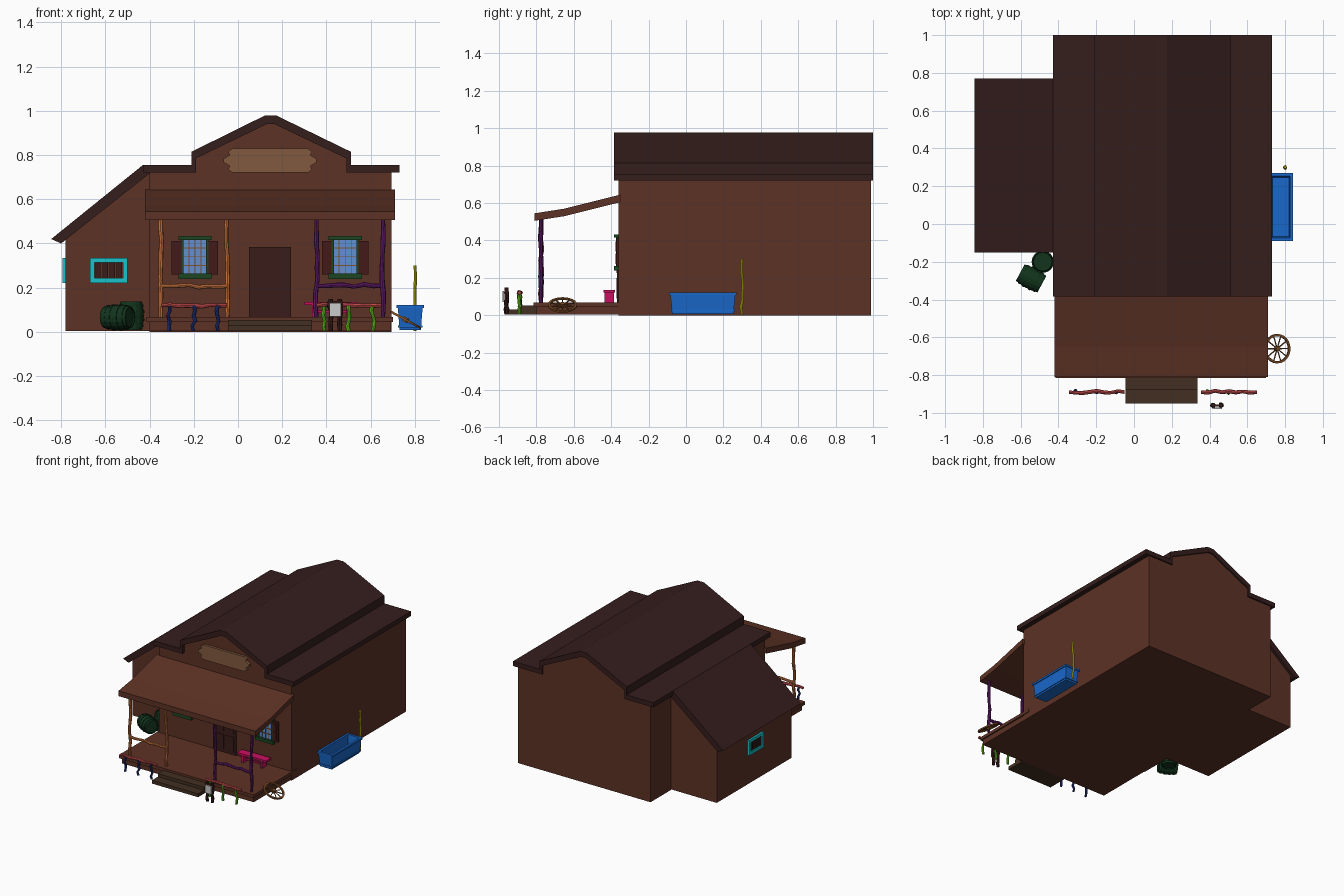
import bpy, bmesh, random
from math import pi, sin, cos
from mathutils import Vector, Matrix

if "Cube" in bpy.data.objects:
    bpy.data.objects.remove(bpy.data.objects["Cube"])

random.seed(4)
COL = dict(wall=(.11, .032, .018), roof=(.035, .013, .012), step=(.055, .028, .015),
           door=(.04, .012, .01), sign=(.22, .10, .05), green=(.012, .06, .015),
           glass=(.12, .28, .65), shutter=(.06, .01, .01), cyan=(.01, .55, .6),
           orange=(.62, .18, .05), purple=(.12, .01, .14), navy=(.015, .03, .2),
           lime=(.13, .6, .01), pink=(.55, .07, .07), magenta=(.6, .005, .12),
           barrel=(.006, .035, .012), blue=(.01, .14, .6), yellow=(.75, .65, .01),
           wheel=(.22, .08, .02), paper=(.6, .6, .6))
MATS = {}
for k, c in COL.items():
    MATS[k] = bpy.data.materials.new(k)
    MATS[k].diffuse_color = (*c, 1)


def finish(name, bm, col, matrix=None):
    bmesh.ops.recalc_face_normals(bm, faces=bm.faces)
    me = bpy.data.meshes.new(name)
    bm.to_mesh(me)
    bm.free()
    ob = bpy.data.objects.new(name, me)
    bpy.context.collection.objects.link(ob)
    me.materials.append(MATS[col])
    if matrix:
        ob.matrix_world = matrix
    return ob


def box(name, x0, x1, y0, y1, z0, z1, col):
    bm = bmesh.new()
    m = Matrix.Translation(((x0+x1)/2, (y0+y1)/2, (z0+z1)/2)) @ Matrix.Diagonal((x1-x0, y1-y0, z1-z0, 1))
    bmesh.ops.create_cube(bm, size=1, matrix=m)
    return finish(name, bm, col)


def prism(name, pts, axis, a, b, col):
    """Extrude an (x,z) profile along y, or a (y,z) profile along x."""
    bm = bmesh.new()
    put = (lambda p: (p[0], a, p[1])) if axis == 'y' else (lambda p: (a, p[0], p[1]))
    f = bm.faces.new([bm.verts.new(put(p)) for p in pts])
    r = bmesh.ops.extrude_face_region(bm, geom=[f])
    d = (0, b-a, 0) if axis == 'y' else (b-a, 0, 0)
    bmesh.ops.translate(bm, verts=[v for v in r['geom'] if isinstance(v, bmesh.types.BMVert)], vec=d)
    return finish(name, bm, col)


def loft(bm, rings, caps=True):
    vs = [[bm.verts.new(p) for p in r] for r in rings]
    for A, B in zip(vs, vs[1:]):
        for i in range(len(A)):
            j = (i+1) % len(A)
            bm.faces.new((A[i], A[j], B[j], B[i]))
    if caps:
        bm.faces.new(vs[0])
        bm.faces.new(vs[-1])


def branch(name, p, q, r, col, wob=.006, n=6, sides=8):
    """Crooked wooden pole from p to q."""
    p, q = Vector(p), Vector(q)
    d = (q-p).normalized()
    u = d.orthogonal().normalized()
    v = d.cross(u)
    rings = []
    for i in range(n+1):
        k = wob if 0 < i < n else 0
        c = p.lerp(q, i/n) + u*random.uniform(-k, k) + v*random.uniform(-k, k)
        rr = r*random.uniform(.85, 1.12)
        rings.append([c + (u*cos(t*2*pi/sides) + v*sin(t*2*pi/sides))*rr for t in range(sides)])
    bm = bmesh.new()
    loft(bm, rings)
    return finish(name, bm, col)


# main building and stepped gable roof
prism('main_walls', [(-.4, 0), (.695, 0), (.695, .73), (.5, .73), (.5, .8), (.16, .95), (.13, .95),
                     (-.2, .8), (-.2, .73), (-.4, .73)], 'y', -.36, .99, 'wall')
prism('main_roof', [(-.43, .755), (-.21, .755), (-.21, .815), (.12, .978), (.175, .978), (.51, .815),
                    (.51, .755), (.73, .755), (.73, .72), (.49, .72), (.49, .785), (.165, .94),
                    (.13, .94), (-.19, .785), (-.19, .72), (-.43, .72)], 'y', -.385, 1, 'roof')

# side lean-to
prism('lean_to_walls', [(-.78, .005), (-.39, .005), (-.39, .74), (-.78, .43)], 'y', -.13, .75, 'wall')
prism('lean_to_roof', [(-.845, .42), (-.43, .755), (-.39, .755), (-.39, .725), (-.8, .4)], 'y', -.15, .77, 'roof')

# porch floor, steps and awning
box('porch_base', -.4, .69, -.8, -.3, .005, .05, 'wall')
box('porch_floor', -.415, .7, -.815, -.3, .045, .068, 'wall')
box('lower_step', -.045, .335, -.95, -.8, .005, .03, 'step')
box('upper_step', -.045, .335, -.88, -.8, .005, .053, 'step')
prism('porch_awning', [(-.81, .545), (-.65, .57), (-.35, .645), (-.35, .605), (-.65, .53), (-.81, .505)],
      'x', -.42, .71, 'wall')

# crooked porch posts and rails
for side, x0, x1, col in (('left', -.35, -.05, 'orange'), ('right', .355, .655, 'purple')):
    for x in (x0, x1):
        branch(side + '_porch_post', (x, -.775, .06), (x, -.775, .525), .011, col, .005, 8)
    branch(side + '_porch_rail', (x0, -.775, .208), (x1, -.775, .208), .01, col, .006, 7)

# hitching rails
for side, x, col in (('left', -.2, 'navy'), ('right', .5, 'lime')):
    for dx in (-.11, 0, .11):
        branch(side + '_hitching_post', (x+dx, -.89, .003), (x+dx, -.89, .12), .009, col, .006, 5)
    branch(side + '_hitching_rail', (x-.145, -.89, .12), (x+.15, -.89, .12), .01, 'pink', .006, 8)

# door
box('door', .05, .24, -.368, -.35, .068, .385, 'door')
for x in (.065, .15):
    for z0, z1 in ((.09, .2), (.225, .365)):
        box('door_panel', x, x+.075, -.372, -.36, z0, z1, 'door')

# front windows with shutters
for cx in (-.195, .485):
    box('window_glass', cx-.055, cx+.055, -.366, -.35, .25, .425, 'glass')
    for i in (1, 2, 3):
        x = cx - .055 + i*.0275
        z = .26 + i*.04
        box('window_bar', x-.002, x+.002, -.37, -.355, .25, .425, 'wheel')
        box('window_bar', cx-.055, cx+.055, -.37, -.355, z-.002, z+.002, 'wheel')
    box('window_lintel', cx-.075, cx+.075, -.385, -.35, .415, .433, 'green')
    box('window_sill', cx-.075, cx+.075, -.385, -.35, .24, .263, 'green')
    for s in (-1, 1):
        a, b = sorted((cx+s*.053, cx+s*.105))
        box('window_jamb', cx+s*.056-.005, cx+s*.056+.005, -.374, -.35, .25, .425, 'green')
        box('shutter', a, b, -.372, -.35, .26, .41, 'shutter')
        for z in (.275, .34):
            box('shutter_panel', a+.01, b-.01, -.377, -.36, z, z+.055, 'shutter')


# barred lean-to windows
def barred_window(m):
    parts = [('frame_top', -.085, .085, .035, .057, 'cyan'), ('frame_bottom', -.085, .085, -.057, -.035, 'cyan'),
             ('frame_left', -.085, -.065, -.05, .05, 'cyan'), ('frame_right', .065, .085, -.05, .05, 'cyan')]
    parts += [('window_slat', x-.012, x+.012, -.045, .045, 'door') for x in (-.048, -.016, .016, .048)]
    for n, a, b, c, d, col in parts:
        box(n, a, b, -.014 if col == 'cyan' else -.007, .01, c, d, col).matrix_world = m


barred_window(Matrix.Translation((-.585, -.13, .278)))
barred_window(Matrix.Translation((-.78, .3, .278)) @ Matrix.Rotation(-pi/2, 4, 'Z'))

# sign board with notched corners, blank
half = [(.17, .055), (.19, .04), (.182, .025), (.21, .008), (.21, -.008), (.182, -.025), (.19, -.04), (.17, -.055)]
prism('sign_board', [(.145+x, .775+z) for x, z in half] + [(.145-x, .775+z) for x, z in reversed(half)],
      'y', -.378, -.35, 'sign')

# bench
box('bench_seat', .3, .54, -.44, -.38, .122, .136, 'magenta')
for x in (.335, .49):
    box('bench_leg', x, x+.014, -.435, -.385, .066, .125, 'magenta')
box('bench_stretcher', .335, .5, -.414, -.406, .085, .097, 'magenta')

# notice stand
for x in (.42, .46):
    branch('notice_post', (x, -.96, .003), (x, -.96, .148), .011, 'door', .004, 5)
box('notice_bar', .405, .475, -.966, -.956, .12, .14, 'door')
box('notice_sheet', .415, .465, -.98, -.972, .07, .13, 'paper')


# barrels
def barrel(name, m):
    bm = bmesh.new()
    prof = [(.03, .058), (.043, .058), (.043, .065), (.049, .065), (.055, .03), (.057, 0),
            (.055, -.03), (.049, -.065), (.043, -.065), (.043, -.058), (.03, -.058)]
    loft(bm, [[(r*cos(t*pi/8), r*sin(t*pi/8), z) for t in range(16)] for r, z in prof])
    for z, r in ((.045, .055), (-.045, .055), (.018, .059), (-.018, .059)):
        loft(bm, [[(r*cos(t*pi/8), r*sin(t*pi/8), z+d) for t in range(16)] for d in (-.006, .006)])
    finish(name, bm, 'barrel', m)


barrel('standing_barrel', Matrix.Translation((-.483, -.2, .073)))
barrel('lying_barrel', Matrix.Translation((-.545, -.288, .066)) @
       Vector((.88, -.47, 0)).to_track_quat('Z', 'Y').to_matrix().to_4x4())

# water trough: tapered, hollow, with rim
bm = bmesh.new()
rect = lambda a, b, z: [(.779+s*a, .09+t*b, z) for s, t in ((-1, -1), (1, -1), (1, 1), (-1, 1))]
loft(bm, [rect(.048, .163, .008), rect(.056, .174, .108), rect(.063, .18, .108), rect(.063, .18, .122),
          rect(.047, .163, .122), rect(.042, .155, .03)])
finish('water_trough', bm, 'blue')
box('trough_band', .724, .834, -.081, .261, .02, .03, 'blue')
branch('trough_pole', (.8, .3, .005), (.8, .3, .3), .007, 'yellow', .005, 8)

# wagon wheel leaning on the porch
lean = Matrix.Translation((.758, -.66, .055)) @ Matrix.Rotation(.5, 4, 'Y')
bm = bmesh.new()
ring = lambda r, z: [(r*cos(t*pi/12), r*sin(t*pi/12), z) for t in range(24)]
loft(bm, [ring(.066, -.005), ring(.078, -.005), ring(.078, .005), ring(.066, .005), ring(.066, -.005)], False)
bmesh.ops.remove_doubles(bm, verts=bm.verts, dist=1e-5)
finish('wheel_rim', bm, 'wheel', lean)
bm = bmesh.new()
loft(bm, [[(.014*cos(t*pi/6), .014*sin(t*pi/6), z) for t in range(12)] for z in (-.011, .011)])
finish('wheel_hub', bm, 'wheel', lean)
for i in range(10):
    a = i*pi/5
    branch('wheel_spoke', (.01*cos(a), .01*sin(a), 0), (.07*cos(a), .07*sin(a), 0),
           .0035, 'wheel', 0, 1, 6).matrix_world = lean

for m in bpy.data.materials:
    if m.users and not m.is_grease_pencil:
        m.use_nodes = True
        m.node_tree.nodes["Principled BSDF"].inputs["Base Color"].default_value = m.diffuse_color
